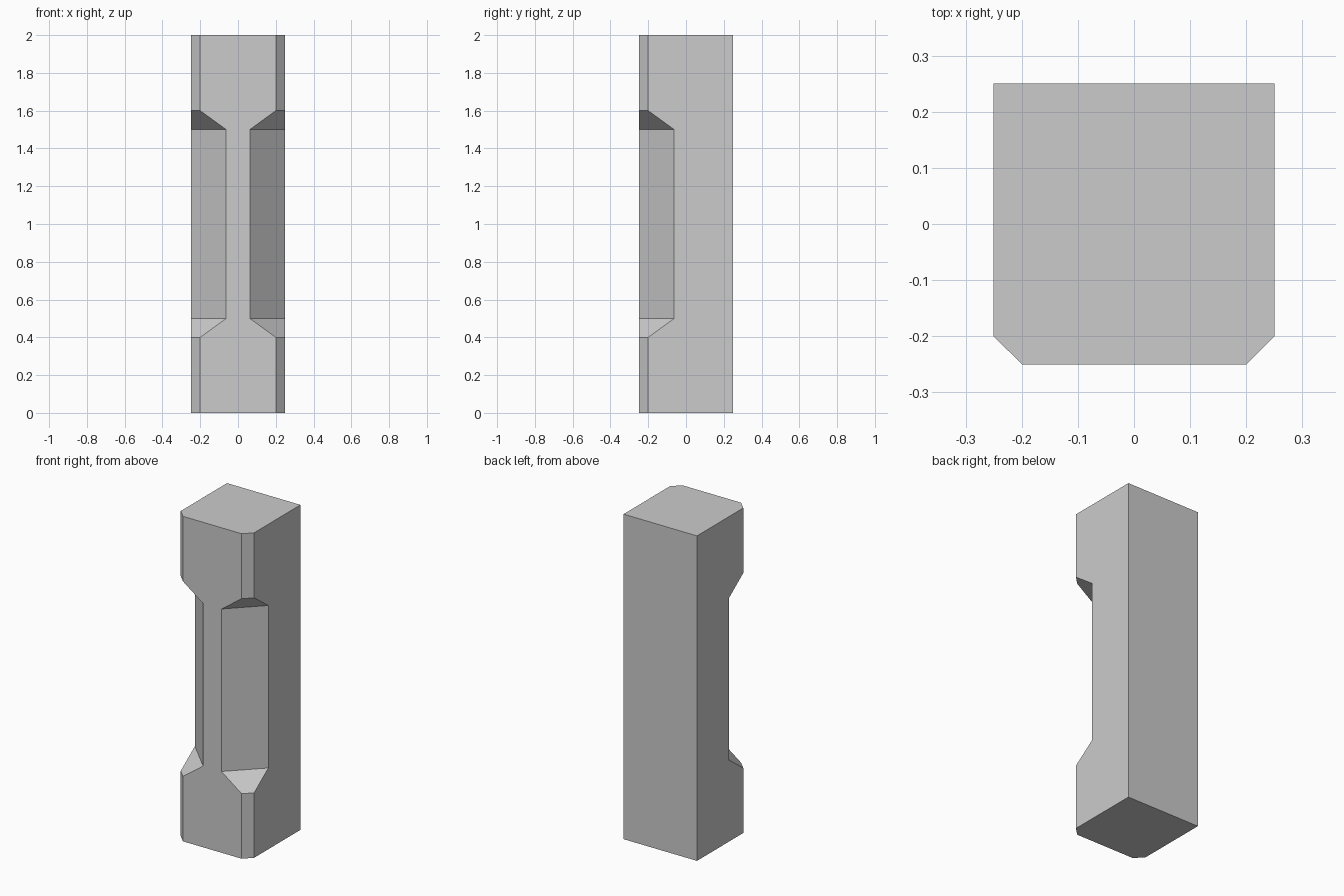
import bpy, bmesh, math

if "Cube" in bpy.data.objects:
    bpy.data.objects.remove(bpy.data.objects["Cube"])

HALF = 0.25
# (height, front corner chamfer) stations along the post
STATIONS = [(0.0, 0.05), (0.4, 0.05), (0.5, 0.1875),
            (1.5, 0.1875), (1.6, 0.05), (2.0, 0.05)]


def section(c):
    """Square outline with both front corners cut by c."""
    right = [(HALF - c, -HALF), (HALF, -HALF + c), (HALF, HALF)]
    return right + [(-x, y) for x, y in reversed(right)]


bm = bmesh.new()

# Stack the cross-sections and skin between them
rings = [[bm.verts.new((x, y, z)) for x, y in section(c)] for z, c in STATIONS]
for low, high in zip(rings, rings[1:]):
    for i in range(6):
        j = (i + 1) % 6
        bm.faces.new((low[i], low[j], high[j], high[i]))

# End caps
bm.faces.new(rings[0][::-1])
bm.faces.new(rings[-1])

# Merge coplanar bands into single flat faces
bmesh.ops.dissolve_limit(bm, angle_limit=math.radians(1),
                         verts=bm.verts[:], edges=bm.edges[:])
bmesh.ops.recalc_face_normals(bm, faces=bm.faces[:])

mesh = bpy.data.meshes.new("chamfered_post")
bm.to_mesh(mesh)
bm.free()
bpy.context.collection.objects.link(bpy.data.objects.new("chamfered_post", mesh))
